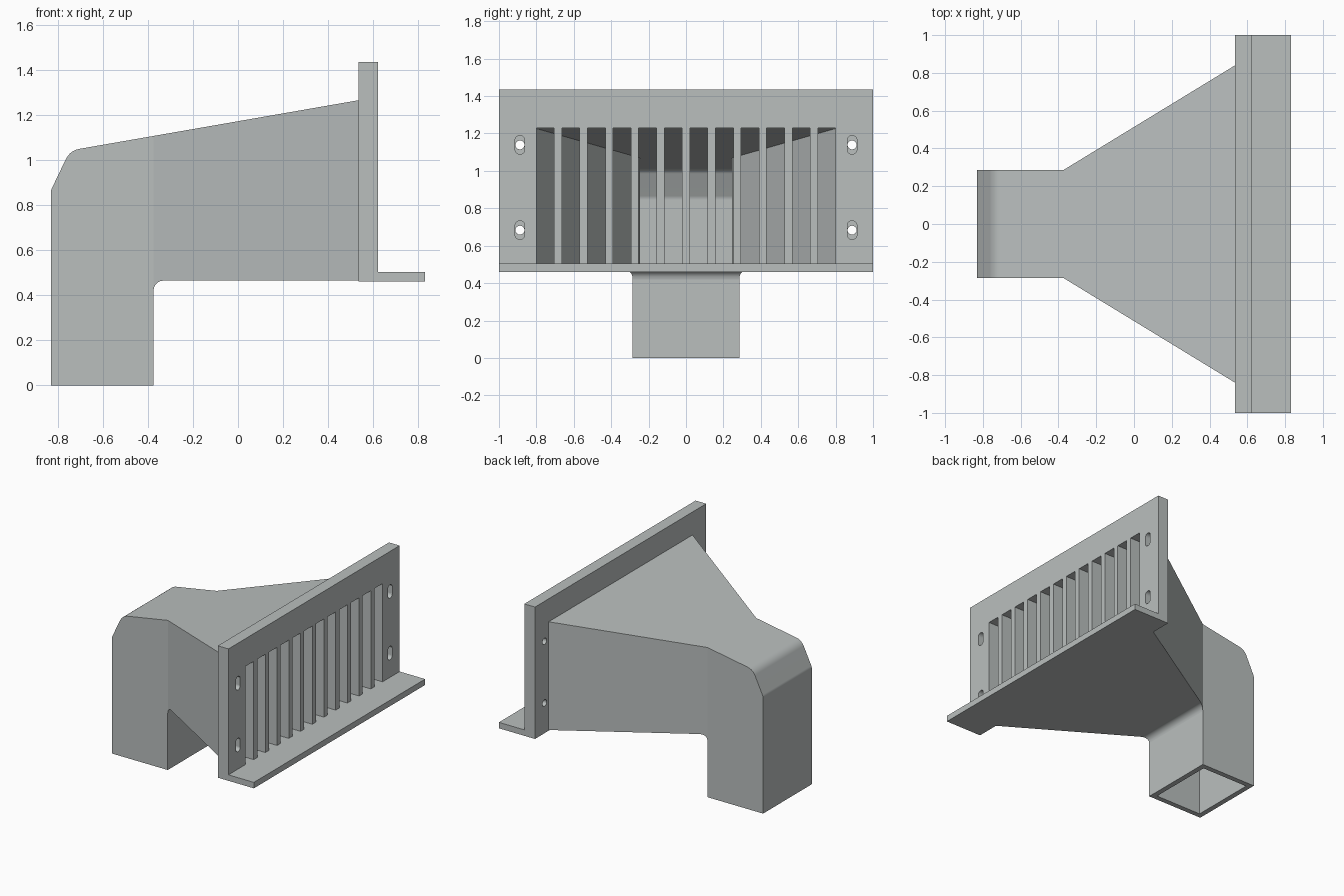
import bpy, bmesh, math
from mathutils import Vector, Matrix

if "Cube" in bpy.data.objects:
    bpy.data.objects.remove(bpy.data.objects["Cube"])

grey = bpy.data.materials.new("plain grey")
grey.diffuse_color = (0.49, 0.52, 0.515, 1)
grey.use_nodes = True
grey.node_tree.nodes["Principled BSDF"].inputs["Base Color"].default_value = grey.diffuse_color


def make_object(name, bm):
    bmesh.ops.recalc_face_normals(bm, faces=bm.faces)
    mesh = bpy.data.meshes.new(name)
    bm.to_mesh(mesh)
    bm.free()
    mesh.materials.append(grey)
    obj = bpy.data.objects.new(name, mesh)
    bpy.context.collection.objects.link(obj)
    return obj


def extrude(bm, faces, vec):
    ext = bmesh.ops.extrude_face_region(bm, geom=faces)
    bmesh.ops.translate(bm, vec=vec, verts=[
        v for v in ext["geom"] if isinstance(v, bmesh.types.BMVert)])


def rounded(corners, steps=5):
    """Turn (x, z, radius) corners into a profile with filleted corners."""
    pts = []
    for i, (x, z, r) in enumerate(corners):
        p = Vector((x, z))
        if r == 0:
            pts.append(p)
            continue
        a = (Vector(corners[i - 1][:2]) - p).normalized()
        b = (Vector(corners[(i + 1) % len(corners)][:2]) - p).normalized()
        half = a.angle(b) / 2
        centre = p + (a + b).normalized() * r / math.sin(half)
        start = (p + a * r / math.tan(half) - centre).normalized()
        end = (p + b * r / math.tan(half) - centre).normalized()
        for k in range(steps + 1):
            pts.append(centre + start.slerp(end, k / steps) * r)
    return pts


def duct_solid(name, corners, crease, narrow, wide):
    """Side profile pulled across y, flaring from the crease to x = 0.535."""
    bm = bmesh.new()
    face = bm.faces.new([bm.verts.new((p.x, -1, p.y)) for p in rounded(corners)])
    extrude(bm, [face], (0, 2, 0))
    bmesh.ops.bisect_plane(bm, geom=bm.verts[:] + bm.edges[:] + bm.faces[:],
                           plane_co=(crease, 0, 0), plane_no=(1, 0, 0))
    for v in bm.verts:
        t = max(0, (v.co.x - crease) / (0.535 - crease))
        v.co.y *= narrow + (wide - narrow) * t
    return make_object(name, bm)


def cut(obj, cutter):
    mod = obj.modifiers.new("cut", "BOOLEAN")
    mod.operation = "DIFFERENCE"
    mod.solver = "EXACT"
    mod.object = cutter
    cutter.hide_render = True
    bpy.context.view_layer.objects.active = obj
    bpy.ops.object.modifier_apply(modifier=mod.name)
    bpy.data.objects.remove(cutter)


def smooth(obj):
    bpy.ops.object.select_all(action="DESELECT")
    obj.select_set(True)
    bpy.context.view_layer.objects.active = obj
    bpy.ops.object.shade_smooth_by_angle(angle=math.radians(22))
    mod = obj.modifiers.new("flat faces stay flat", "WEIGHTED_NORMAL")
    mod.keep_sharp = True


# Hollow elbow duct with flared mouth
duct = duct_solid("duct", [
    (-0.83, 0, 0), (-0.83, 0.865, 0.05), (-0.745, 1.042, 0.08),
    (0.535, 1.265, 0), (0.535, 0.465, 0), (-0.375, 0.465, 0.045),
    (-0.375, 0, 0)], -0.3749, 0.285, 0.84)
hollow = duct_solid("duct_hollow", [
    (-0.792, -0.05, 0), (-0.792, 0.856, 0.05), (-0.7185, 1.008, 0.05),
    (0.56, 1.2306, 0), (0.56, 0.503, 0), (-0.413, 0.503, 0.083),
    (-0.413, -0.05, 0)], -0.364, 0.247, 0.80)
cut(duct, hollow)
smooth(duct)

# Mounting plate: a grid of cells with the grille slots left open
slats, slat_w = 11, 0.042
slot_w = (1.6 - slats * slat_w) / (slats + 1)
ys = [-1]
for i in range(slats + 1):
    y = -0.8 + i * (slot_w + slat_w)
    ys += [y, y + slot_w]
ys.append(1)
zs = [0.46, 0.504, 0.91, 1.23, 1.435]
bm = bmesh.new()
grid = [[bm.verts.new((0.535, y, z)) for z in zs] for y in ys]
cells = []
for i in range(len(ys) - 1):
    for j in range(len(zs) - 1):
        if i % 2 == 1 and j in (1, 2):
            continue
        cells.append(bm.faces.new((grid[i][j], grid[i + 1][j],
                                   grid[i + 1][j + 1], grid[i][j + 1])))
extrude(bm, cells, (0.087, 0, 0))
plate = make_object("grille_plate", bm)

# Screw holes: round through the plate, elongated recess on the front
holes, recesses = bmesh.new(), bmesh.new()
for y in (-0.888, 0.888):
    for z in (0.683, 1.139):
        turn = Matrix.Translation((0.58, y, z)) @ Matrix.Rotation(math.pi / 2, 4, "Y")
        bmesh.ops.create_cone(holes, cap_ends=True, segments=24, radius1=0.024,
                              radius2=0.024, depth=0.2, matrix=turn)
        ring = []
        for k in range(24):
            a = math.tau * (k + 0.5) / 24
            s = math.copysign(0.024, math.sin(a))
            ring.append(recesses.verts.new((0.575, y + 0.026 * math.cos(a),
                                            z + s + 0.026 * math.sin(a))))
        extrude(recesses, [recesses.faces.new(ring)], (0.1, 0, 0))
cut(plate, make_object("recess_cutter", recesses))
cut(plate, make_object("hole_cutter", holes))

# Ledge along the bottom of the plate
bm = bmesh.new()
bmesh.ops.create_cube(bm, size=1, matrix=Matrix.Translation((0.726, 0, 0.482))
                      @ Matrix.Diagonal((0.208, 2, 0.044, 1)))
make_object("ledge", bm)
